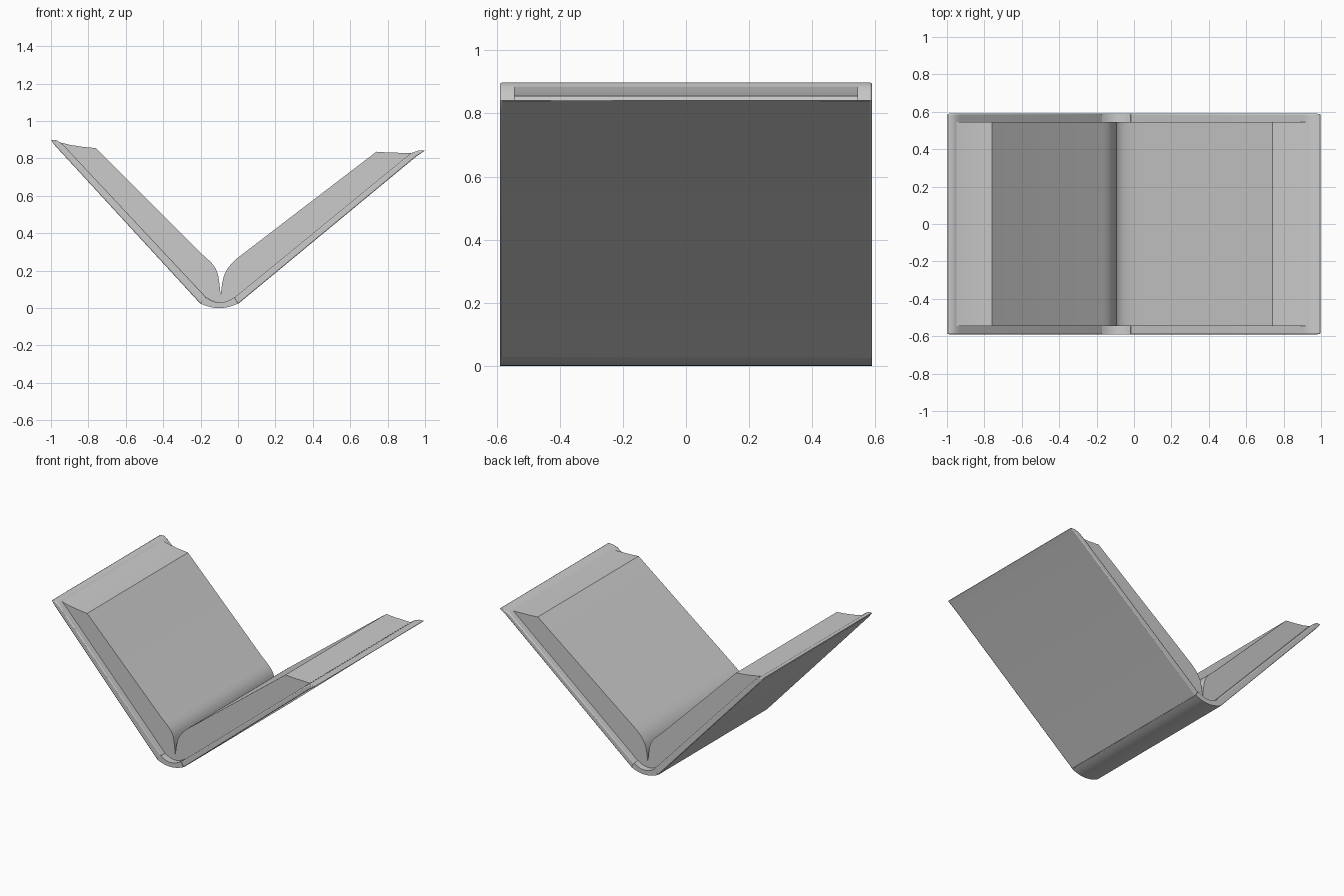
import bpy, bmesh, math

if "Cube" in bpy.data.objects:
    bpy.data.objects.remove(bpy.data.objects["Cube"])


def extrude_profile(name, pts, half, bevel=0.0, smooth_angle=35):
    """Closed (x, z) profile extruded along y from -half to +half."""
    bm = bmesh.new()
    face = bm.faces.new([bm.verts.new((x, -half, z)) for x, z in pts])
    ext = bmesh.ops.extrude_face_region(bm, geom=[face])
    moved = [g for g in ext["geom"] if isinstance(g, bmesh.types.BMVert)]
    bmesh.ops.translate(bm, verts=moved, vec=(0, 2 * half, 0))
    bmesh.ops.recalc_face_normals(bm, faces=bm.faces)
    mesh = bpy.data.meshes.new(name)
    bm.to_mesh(mesh)
    bm.free()
    ob = bpy.data.objects.new(name, mesh)
    bpy.context.collection.objects.link(ob)
    if bevel:
        mod = ob.modifiers.new("rounded_edges", "BEVEL")
        mod.width = bevel
        mod.segments = 2
        mod.angle_limit = math.radians(40)
    bpy.ops.object.select_all(action="DESELECT")
    ob.select_set(True)
    bpy.context.view_layer.objects.active = ob
    bpy.ops.object.shade_smooth_by_angle(angle=math.radians(smooth_angle))
    return ob


def arc(z_end, z_mid, x0=-0.2, x1=0.0, n=10):
    """Shallow sagging curve from x0 to x1."""
    out = []
    for i in range(n + 1):
        t = i / n
        out.append((x0 + (x1 - x0) * t, z_mid + (z_end - z_mid) * (2 * t - 1) ** 2))
    return out


HALF_COVER, HALF_PAGE = 0.59, 0.545

# Cover boards with a rounded lip at the fore edge
left_cover = [(-0.2, 0.022), (-0.168, 0.055), (-0.93, 0.868), (-0.95, 0.885),
              (-0.972, 0.898), (-1.0, 0.898), (-0.975, 0.865)]
right_cover = [(0.0, 0.022), (-0.02, 0.055), (0.905, 0.812), (0.93, 0.83),
               (0.96, 0.841), (1.0, 0.843), (0.95, 0.808)]
extrude_profile("left_cover", left_cover, HALF_COVER, 0.006)
extrude_profile("right_cover", right_cover, HALF_COVER, 0.006)

# Curved spine
spine = arc(0.024, 0.0) + arc(0.058, 0.03, -0.175, -0.02)[::-1]
extrude_profile("spine", spine, HALF_COVER)

# Page blocks, curling down into the gutter
bottom = arc(0.056, 0.03, -0.17, -0.018)
left_pages = [(-0.093, 0.07), (-0.099, 0.13), (-0.107, 0.18), (-0.12, 0.213),
              (-0.14, 0.24), (-0.165, 0.264), (-0.2, 0.295),
              (-0.76, 0.855), (-0.83, 0.862), (-0.9, 0.873), (-0.95, 0.885)]
right_pages = [(-0.093, 0.07), (-0.085, 0.13), (-0.075, 0.175), (-0.058, 0.208),
               (-0.035, 0.238), (-0.01, 0.262), (0.03, 0.293),
               (0.74, 0.836), (0.8, 0.832), (0.87, 0.83), (0.925, 0.828)]
extrude_profile("left_pages", left_pages + bottom[:6], HALF_PAGE)
extrude_profile("right_pages", right_pages + bottom[5:][::-1], HALF_PAGE)
